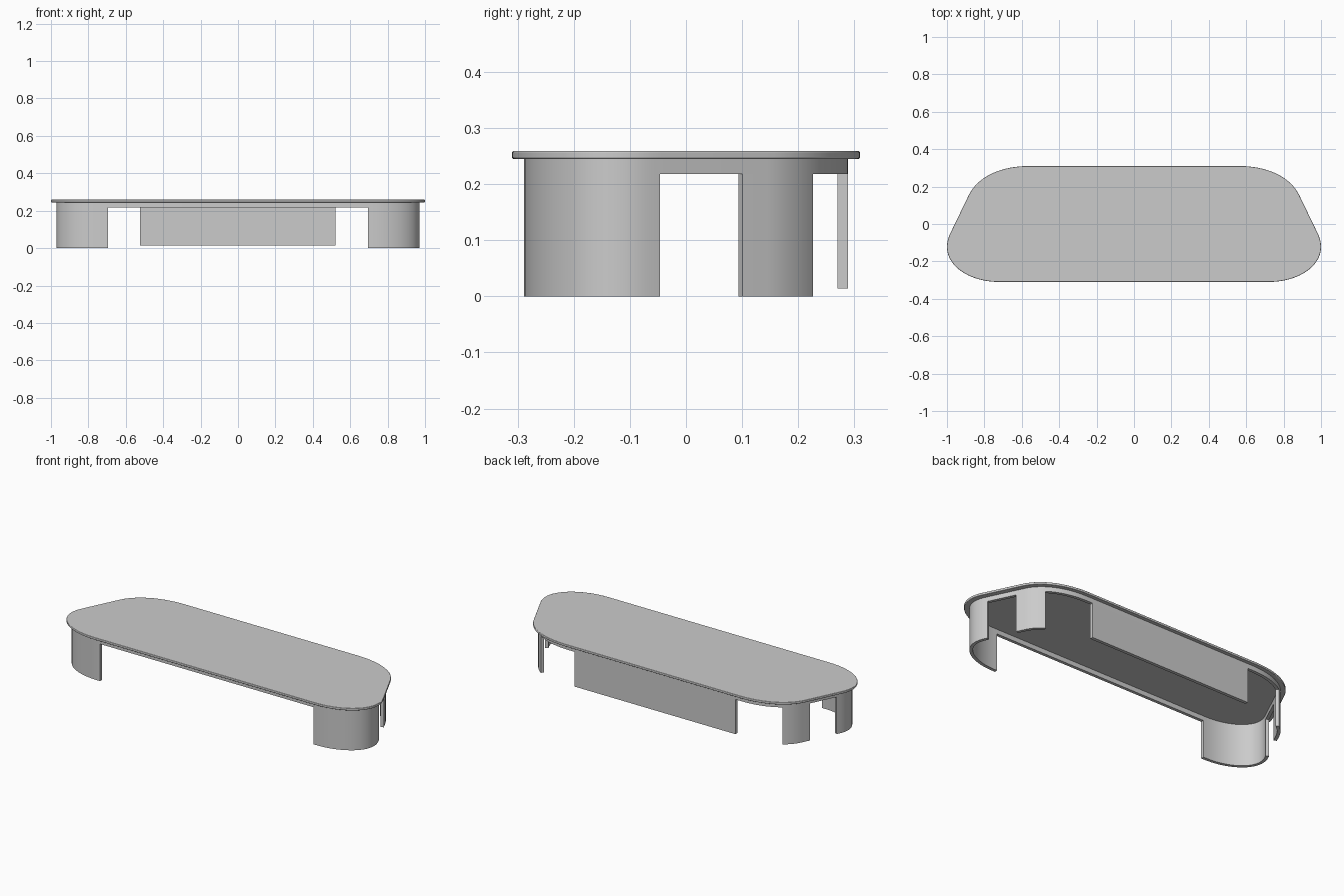
import bpy, bmesh
from mathutils import Vector

if "Cube" in bpy.data.objects:
    bpy.data.objects.remove(bpy.data.objects["Cube"])


def bezier(a, b, c, d, n=24):
    a, b, c, d = map(Vector, (a, b, c, d))
    return [a*(1-t)**3 + b*3*t*(1-t)**2 + c*3*t*t*(1-t) + d*t**3
            for t in (i / n for i in range(n + 1))]


# right half of the outline, running from front centre round to back centre
half = ([Vector((0, -0.31))]
        + bezier((0.72, -0.31), (0.91, -0.31), (1.058, -0.19), (0.982, -0.045))
        + bezier((0.885, 0.155), (0.838, 0.25), (0.72, 0.31), (0.56, 0.31))
        + [Vector((0, 0.31))])
widest = max(p.x for p in half)
half = [Vector((p.x / widest, p.y)) for p in half]


def inset(path, d):
    out = []
    for i, p in enumerate(path):
        if i in (0, len(path) - 1):
            t = Vector((1 if i == 0 else -1, 0))
        else:
            t = (path[i + 1] - path[i - 1]).normalized()
        out.append(p + Vector((-t.y, t.x)) * d)
    return out


outer = [Vector((p.x * 0.991, p.y)) for p in inset(half, 0.021)]
inner = inset(outer, 0.018)


def finish(name, bm, bevel=0.0):
    bmesh.ops.recalc_face_normals(bm, faces=bm.faces)
    me = bpy.data.meshes.new(name)
    bm.to_mesh(me)
    bm.free()
    ob = bpy.data.objects.new(name, me)
    bpy.context.collection.objects.link(ob)
    bpy.context.view_layer.objects.active = ob
    ob.select_set(True)
    bpy.ops.object.shade_smooth_by_angle(angle=0.6)
    ob.select_set(False)
    if bevel:
        m = ob.modifiers.new("rounded_edge", 'BEVEL')
        m.width, m.segments, m.limit_method = bevel, 3, 'ANGLE'
        m.angle_limit = 1.0
    return ob


def prism(name, pts, z0, z1, bevel=0.0):
    bm = bmesh.new()
    face = bm.faces.new([bm.verts.new((p.x, p.y, z0)) for p in pts])
    ext = bmesh.ops.extrude_face_region(bm, geom=[face])
    for v in ext['geom']:
        if isinstance(v, bmesh.types.BMVert):
            v.co.z = z1
    return finish(name, bm, bevel)


def ring(name, out, inn, z0, z1):
    bm = bmesh.new()
    loops = [[bm.verts.new((p.x, p.y, z)) for p in path]
             for path, z in ((out, z0), (out, z1), (inn, z1), (inn, z0))]
    n = len(out)
    for a, b in zip(loops, loops[1:] + loops[:1]):
        for i in range(n):
            j = (i + 1) % n
            bm.faces.new((a[i], a[j], b[j], b[i]))
    return finish(name, bm)


def full(path):
    return path[1:-1] + [Vector((-p.x, p.y)) for p in reversed(path[1:-1])]


def position(path, axis, value):
    # fractional index where the path first reaches a coordinate
    for i in range(len(path) - 1):
        a, b = path[i][axis], path[i + 1][axis]
        if a < value <= b:
            return i + (value - a) / (b - a)


def piece(path, s, e):
    def at(f):
        i = int(f)
        return path[i].lerp(path[i + 1], f - i)
    return [at(s)] + [path[i] for i in range(int(s) + 1, int(e) + 1)] + [at(e)]


# top board and recessed hollow apron below it
prism("table_top", full(half), 0.245, 0.259, 0.003)
ring("apron", full(outer), full(inner), 0.218, 0.245)

# curved shell legs on both sides
for name, s, e in (("front_leg", position(outer, 0, 0.695), position(outer, 1, -0.046)),
                   ("back_leg", position(outer, 1, 0.101), position(outer, 1, 0.226))):
    pts = piece(outer, s, e) + piece(inner, s, e)[::-1]
    prism(name + "_right", pts, 0, 0.218)
    prism(name + "_left", [Vector((-p.x, p.y)) for p in pts], 0, 0.218)

# straight panel at the back
prism("back_panel", [Vector(p) for p in ((-0.524, 0.27), (0.522, 0.27),
                                         (0.522, 0.289), (-0.524, 0.289))],
      0.014, 0.218)
